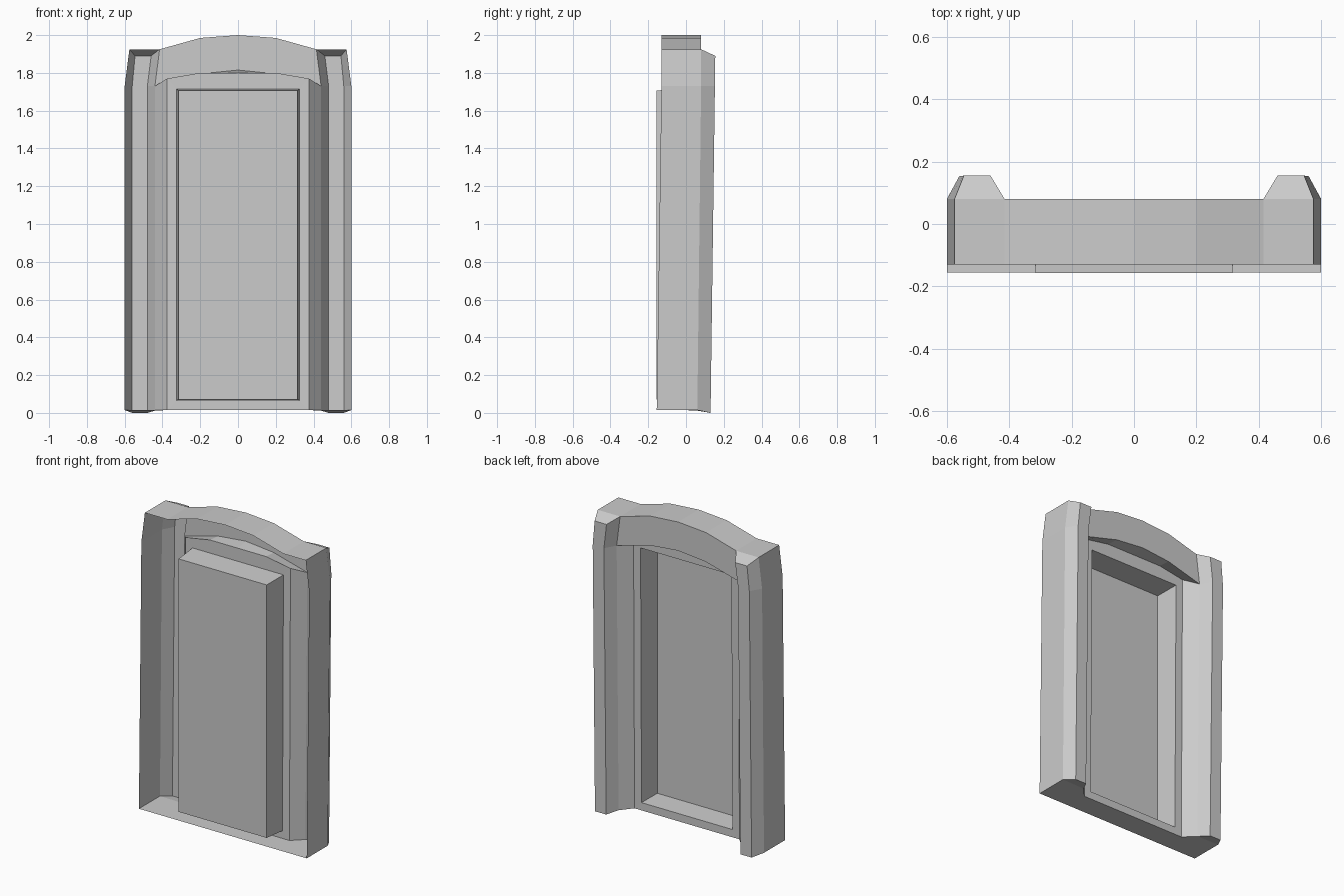
import bpy, bmesh
from mathutils import Vector

cube = bpy.data.objects.get("Cube")
if cube:
    bpy.data.objects.remove(cube, do_unlink=True)

grey = bpy.data.materials.new("plain grey")
grey.use_nodes = True
colour = (0.6, 0.6, 0.6, 1)
grey.diffuse_color = colour
grey.node_tree.nodes["Principled BSDF"].inputs["Base Color"].default_value = colour


def loft(*lines):
    """Quads between successive polylines of equal length."""
    return [(a[i], a[i + 1], b[i + 1], b[i])
            for a, b in zip(lines, lines[1:]) for i in range(len(a) - 1)]


def build(name, faces, outward):
    """Half a sheet part, mirrored across x; outward(centre) gives the visible side."""
    bm = bmesh.new()
    for pts in faces:
        face = bm.faces.new([bm.verts.new(p) for p in pts])
        face.normal_update()
        if face.normal.dot(outward(face.calc_center_median())) < 0:
            face.normal_flip()
    bmesh.ops.remove_doubles(bm, verts=bm.verts, dist=0.0005)
    mesh = bpy.data.meshes.new(name)
    bm.to_mesh(mesh)
    bm.free()
    mesh.materials.append(grey)
    obj = bpy.data.objects.new(name, mesh)
    bpy.context.collection.objects.link(obj)
    mirror = obj.modifiers.new("Mirror", "MIRROR")
    mirror.use_clip = True


# Jamb section at floor, shoulder and top, from the open front edge inward
foot = [(.6, -.155, .015), (.6, .06, .015), (.56, .13, 0), (.48, .13, 0),
        (.44, .06, .012), (.375, -.01, .015)]
shoulder = [(.6, -.13, 1.73), (.6, .08, 1.73), (.56, .153, 1.73), (.48, .153, 1.73),
            (.44, .08, 1.73), (.375, 0, 1.77)]
crown = [(.575, -.13, 1.925), (.575, .08, 1.925), (.545, .155, 1.89),
         (.46, .155, 1.89), (.415, .08, 1.925)]
build("side_jambs", loft(foot, shoulder) + loft(shoulder[:5], crown) + [crown[1:]],
      lambda c: Vector((c.x - .5, c.y + .05, .3 if c.z > 1.9 else 0)))

# Floor plate closing the bottom
build("floor_plate", [foot[:2] + foot[4:] + [(0, -.01, .015), (0, -.155, .015)], foot[1:5]],
      lambda c: Vector((0, 0, -1)))

# Arched roof running front to back
arch = [(.575, 1.925), (.415, 1.925), (.2, 1.985), (0, 2)]
build("arched_roof", loft(*[[(x, y, z) for x, z in arch] for y in (-.13, .08)]),
      lambda c: Vector((0, 0, 1)))

# Header behind the arch, with the soffit stepping forward to the panel
upper = [(x, .08, z) for x, z in arch[1:]]
lower = [shoulder[4], (.2, .08, 1.795), (0, .08, 1.815)]
panel_top = [shoulder[5], (.2, 0, 1.8), (0, 0, 1.8)]
build("header", loft(upper, lower), lambda c: Vector((0, 1, 0)))
build("soffit", loft(lower, panel_top), lambda c: Vector((0, 0, -1)))

# Flat surround framing the raised door box
low, high = (.325, -.01, .065), (.325, 0, 1.715)
low_mid, high_mid = (0, -.01, .065), (0, 0, 1.715)
build("panel_surround", [
    (foot[5], shoulder[5], high, low),
    (foot[5], low, low_mid, (0, -.01, .015)),
    (high, *panel_top, high_mid)], lambda c: Vector((0, 1, 0)))

# Door box pushed forward from the surround, open at the back
rim = [low_mid, low, high, high_mid]
face = [(0, -.157, .072), (.315, -.157, .072), (.315, -.157, 1.707), (0, -.157, 1.707)]
build("door_box", loft(rim, face) + [face],
      lambda c: Vector((0, .06 - c.y if c.y < -.15 else 0, 0))
      + Vector((-c.x if c.y > -.15 else 0, 0, .9 - c.z)))
